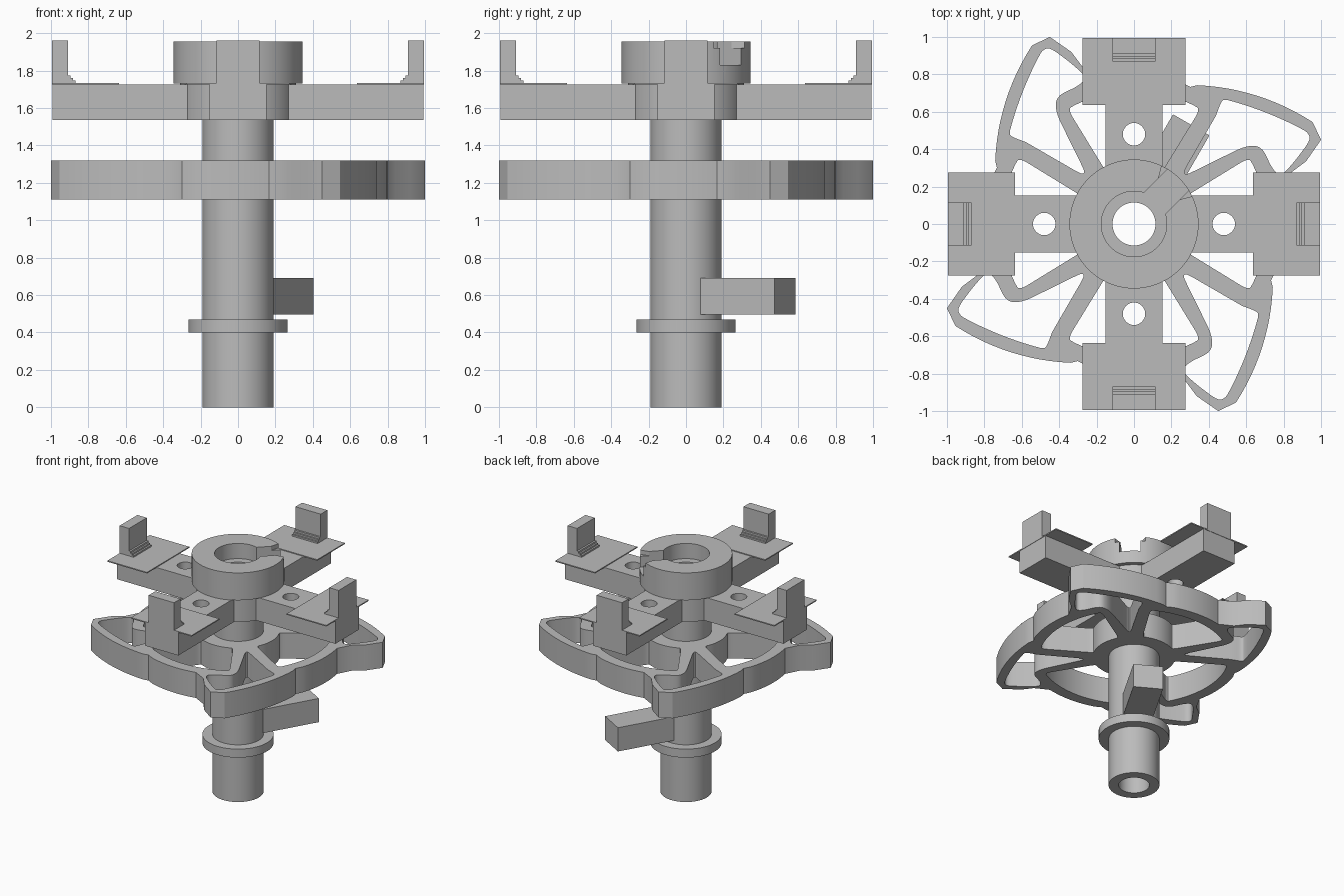
import bpy, bmesh, math
from mathutils import Vector, Matrix

cube = bpy.data.objects.get("Cube")
if cube:
    bpy.data.objects.remove(cube, do_unlink=True)

GREY = (0.5, 0.5, 0.5, 1.0)
mat = bpy.data.materials.new("plain grey")
mat.use_nodes = True
mat.diffuse_color = GREY
mat.node_tree.nodes["Principled BSDF"].inputs["Base Color"].default_value = GREY


def activate(ob):
    bpy.ops.object.select_all(action='DESELECT')
    ob.select_set(True)
    bpy.context.view_layer.objects.active = ob


def finish(ob):
    ob.data.materials.clear()
    ob.data.materials.append(mat)
    activate(ob)
    bpy.ops.object.shade_smooth_by_angle(angle=math.radians(30))
    return ob


def polar(r, deg):
    return Vector((r * math.cos(math.radians(deg)), r * math.sin(math.radians(deg))))


def circle(r, n=64, cx=0.0):
    return [polar(r, 360 * i / n) + Vector((cx, 0)) for i in range(n)]


def ring_arc(r, a, b, n=10):
    return [polar(r, a + (b - a) * i / n) for i in range(n + 1)]


def bow(p, m, q, n=12):
    """Gentle arc from p to q passing through m."""
    p, m, q = Vector(p), Vector(m), Vector(q)
    c = m * 2 - (p + q) / 2
    return [p * (1 - t)**2 + c * 2 * t * (1 - t) + q * t * t
            for t in (i / n for i in range(n + 1))]


def fillet(pts, r):
    """Round the corners of a closed outline, r being the cut-back length."""
    out = []
    pts = [Vector(p) for p in pts]
    for i, p in enumerate(pts):
        a, b = pts[i - 1] - p, pts[(i + 1) % len(pts)] - p
        if a.angle(b) > math.radians(160):
            out.append(p)
            continue
        s = p + a.normalized() * min(r, a.length * 0.45)
        e = p + b.normalized() * min(r, b.length * 0.45)
        out += [s * (1 - t)**2 + p * 2 * t * (1 - t) + e * t * t
                for t in (0, 0.2, 0.4, 0.6, 0.8, 1)]
    return out


def turn(pts, deg):
    m = Matrix.Rotation(math.radians(deg), 2)
    return [m @ Vector(p) for p in pts]


def slab(name, loops, z0, z1):
    """Extrude flat outlines (inner loops become holes) from z0 to z1."""
    cu = bpy.data.curves.new(name, 'CURVE')
    cu.dimensions = '2D'
    cu.fill_mode = 'BOTH'
    cu.extrude = (z1 - z0) / 2
    for loop in loops:
        sp = cu.splines.new('POLY')
        sp.points.add(len(loop) - 1)
        for pt, co in zip(sp.points, loop):
            pt.co = (co[0], co[1], 0, 1)
        sp.use_cyclic_u = True
    ob = bpy.data.objects.new(name, cu)
    bpy.context.collection.objects.link(ob)
    activate(ob)
    bpy.ops.object.convert(target='MESH')
    ob = bpy.context.object
    bm = bmesh.new()
    bm.from_mesh(ob.data)
    bmesh.ops.translate(bm, verts=bm.verts, vec=(0, 0, (z0 + z1) / 2))
    bmesh.ops.remove_doubles(bm, verts=bm.verts, dist=1e-4)
    bmesh.ops.recalc_face_normals(bm, faces=bm.faces)
    bm.to_mesh(ob.data)
    bm.free()
    return finish(ob)


def rect(x0, x1, half):
    return [(x0, -half), (x1, -half), (x1, half), (x0, half)]


def lathe(name, profile, n=72):
    bm = bmesh.new()
    rings = [[bm.verts.new((*polar(r, 360 * i / n), z)) for i in range(n)]
             for r, z in profile]
    for a, b in zip(rings, rings[1:] + rings[:1]):
        for i in range(n):
            j = (i + 1) % n
            bm.faces.new((a[i], a[j], b[j], b[i]))
    bmesh.ops.recalc_face_normals(bm, faces=bm.faces)
    me = bpy.data.meshes.new(name)
    bm.to_mesh(me)
    bm.free()
    ob = bpy.data.objects.new(name, me)
    bpy.context.collection.objects.link(ob)
    return ob


# Hollow shaft with collar and stepped top hub
shaft = lathe("shaft_and_hub", [
    (.115, 0), (.19, 0), (.19, .4), (.265, .4), (.265, .47), (.19, .47),
    (.19, 1.535), (.31, 1.535), (.31, 1.73), (.345, 1.73), (.345, 1.955),
    (.175, 1.955), (.175, 1.83), (.115, 1.83)])

# Keyway through the hub wall, flared near the rim
flare = [(.1, -.08), (.265, -.08), (.4, -.16), (.4, .16), (.265, .08), (.1, .08)]
for outline, floor in ((rect(.1, .45, .08), 1.831), (flare, 1.92)):
    cutter = slab("keyway_cutter", [turn(outline, 45)], floor, 2.1)
    cutter.hide_render = True
    mod = shaft.modifiers.new("keyway", 'BOOLEAN')
    mod.operation = 'DIFFERENCE'
    mod.solver = 'EXACT'
    mod.object = cutter
    activate(shaft)
    bpy.ops.object.modifier_apply(modifier=mod.name)
    bpy.data.objects.remove(cutter, do_unlink=True)
finish(shaft)

# Side lever
slab("lever", [turn(rect(.15, .612, .1125), 60)], .495, .69)

# Wheel with four swept lobes, spokes and openings
lobe = ([(.30, .733)] + bow((.34, .742), (.66, .685), (.955, .545))
        + [(1.0, .45), (.92, .335), (.84, .275)] + ring_arc(.8, 12, -18))
side = polar(1, 60)
off = Vector((side.y, -side.x)) * .09
apex = polar(.09 / math.sin(math.radians(15)), 45)
lobe_hole = fillet(
    [apex, side * .72 + off, (.47, .665)]
    + bow((.50, .663), (.72, .59), (.93, .49), 8)
    + [(.945, .45), (.87, .35), (.79, .255), (.74, .29), (.685, .415), (.60, .42)], .07)
gap = fillet(ring_arc(.31, 62, 118) + ring_arc(.71, 120, 60, 14), .05)
rim, holes = [], []
for k in range(4):
    rim += turn(lobe, -90 * k)
    holes += [turn(lobe_hole, -90 * k), turn(gap, -90 * k)]
slab("wheel", [rim, circle(.18)] + holes, 1.11, 1.32)

# Four arms, each with a thin pad and a stepped end post
post = [(.995, 1.733), (.995, 1.96), (.91, 1.96), (.91, 1.775), (.895, 1.775),
        (.895, 1.76), (.882, 1.76), (.882, 1.747), (.868, 1.747), (.868, 1.733)]
for k, where in enumerate(("left", "back", "right", "front")):
    a = 90 * k
    slab("arm_" + where, [turn(rect(.2, .992, .152), a),
                          turn(circle(.06, 32, .48), a)], 1.535, 1.727)
    slab("pad_" + where, [turn(rect(.635, .995, .275), a)], 1.725, 1.734)
    ob = slab("post_" + where, [post], -.115, .115)
    ob.data.transform(Matrix.Rotation(math.radians(a), 4, 'Z')
                      @ Matrix.Rotation(math.radians(90), 4, 'X'))
